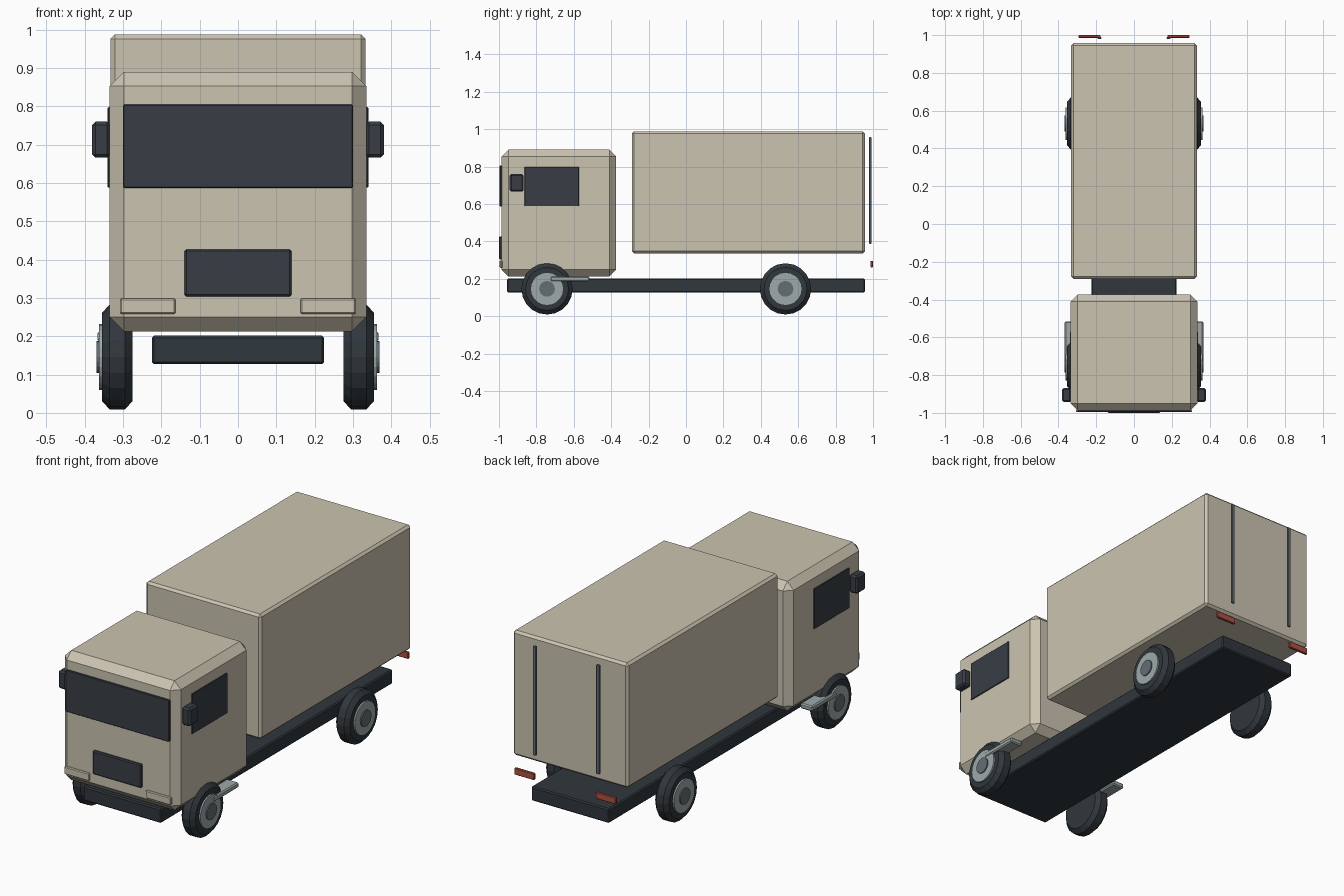
import bpy, bmesh, math
from mathutils import Matrix

if "Cube" in bpy.data.objects:
    bpy.data.objects.remove(bpy.data.objects["Cube"])


def material(name, rgb):
    m = bpy.data.materials.new(name)
    m.diffuse_color = (*rgb, 1)
    m.use_nodes = True
    m.node_tree.nodes["Principled BSDF"].inputs["Base Color"].default_value = m.diffuse_color
    return m


TAN = material("tan paint", (0.60, 0.55, 0.44))
GLASS = material("dark glass", (0.040, 0.048, 0.060))
RUBBER = material("black rubber", (0.030, 0.038, 0.046))
SILVER = material("silver", (0.34, 0.40, 0.40))
STEEL = material("steel grey", (0.13, 0.155, 0.175))
RED = material("red lens", (0.43, 0.08, 0.055))


def finish(name, bm, mat):
    bmesh.ops.recalc_face_normals(bm, faces=bm.faces)
    me = bpy.data.meshes.new(name)
    bm.to_mesh(me)
    bm.free()
    me.materials.append(mat)
    ob = bpy.data.objects.new(name, me)
    bpy.context.collection.objects.link(ob)
    return ob


def box(name, x, y, z, mat, bevel=0.0):
    """Box from (min, max) ranges with chamfered edges."""
    bm = bmesh.new()
    bmesh.ops.create_cube(bm, size=1)
    for v in bm.verts:
        v.co = [r[0] if c < 0 else r[1] for c, r in zip(v.co, (x, y, z))]
    if bevel:
        bmesh.ops.bevel(bm, geom=bm.edges[:], offset=bevel, segments=1,
                        affect='EDGES', profile=0.5)
    return finish(name, bm, mat)


def pair(name, x, y, z, mat, bevel=0.0):
    """The same box on both sides of the truck."""
    box("right_" + name, x, y, z, mat, bevel)
    box("left_" + name, (-x[1], -x[0]), y, z, mat, bevel)


def disc(name, profile, side, y, z, mat, n=20):
    """Turned part along x from a list of (x, radius)."""
    bm = bmesh.new()
    rings = []
    for px, r in profile:
        rings.append([bm.verts.new((side * px,
                                    y + r * math.cos(2 * math.pi * i / n),
                                    z + r * math.sin(2 * math.pi * i / n)))
                      for i in range(n)])
    for a, b in zip(rings, rings[1:]):
        for i in range(n):
            j = (i + 1) % n
            bm.faces.new((a[i], a[j], b[j], b[i]))
    bm.faces.new(rings[0])
    bm.faces.new(rings[-1])
    return finish(name, bm, mat)


# Chassis, cab and cargo box
box("chassis", (-0.225, 0.225), (-0.957, 0.957), (0.127, 0.202), RUBBER, 0.006)
box("cab", (-0.335, 0.335), (-0.987, -0.373), (0.213, 0.89), TAN, 0.037)
box("cargo_box", (-0.333, 0.333), (-0.29, 0.957), (0.336, 0.988), TAN, 0.012)

# Cab front details
box("windshield", (-0.3, 0.3), (-0.996, -0.982), (0.587, 0.805), GLASS, 0.003)
box("grille", (-0.14, 0.14), (-1.0, -0.982), (0.304, 0.427), GLASS, 0.005)
pair("headlight", (0.163, 0.308), (-0.996, -0.982), (0.258, 0.299), TAN, 0.004)

# Cab side details
pair("side_window", (0.330, 0.340), (-0.864, -0.572), (0.588, 0.798), GLASS, 0.002)
pair("mirror", (0.333, 0.381), (-0.943, -0.868), (0.666, 0.76), GLASS, 0.009)
pair("step", (0.297, 0.367), (-0.725, -0.516), (0.185, 0.213), SILVER, 0.006)

# Rear door bars and tail lights
pair("door_bar", (0.173, 0.193), (0.979, 0.991), (0.386, 0.957), STEEL, 0.003)
pair("tail_light", (0.178, 0.293), (0.986, 1.0), (0.261, 0.296), RED, 0.003)

# Wheels
for end, y in (("front", -0.743), ("rear", 0.532)):
    for label, s in (("right", 1), ("left", -1)):
        tag = f"{end}_{label}_"
        disc(tag + "tyre", [(0.275, 0.115), (0.295, 0.137), (0.335, 0.137),
                            (0.355, 0.115)], s, y, 0.146, RUBBER)
        disc(tag + "rim", [(0.34, 0.086), (0.363, 0.086)], s, y, 0.146, SILVER)
        disc(tag + "hub", [(0.35, 0.042), (0.369, 0.042)], s, y, 0.146, STEEL)
